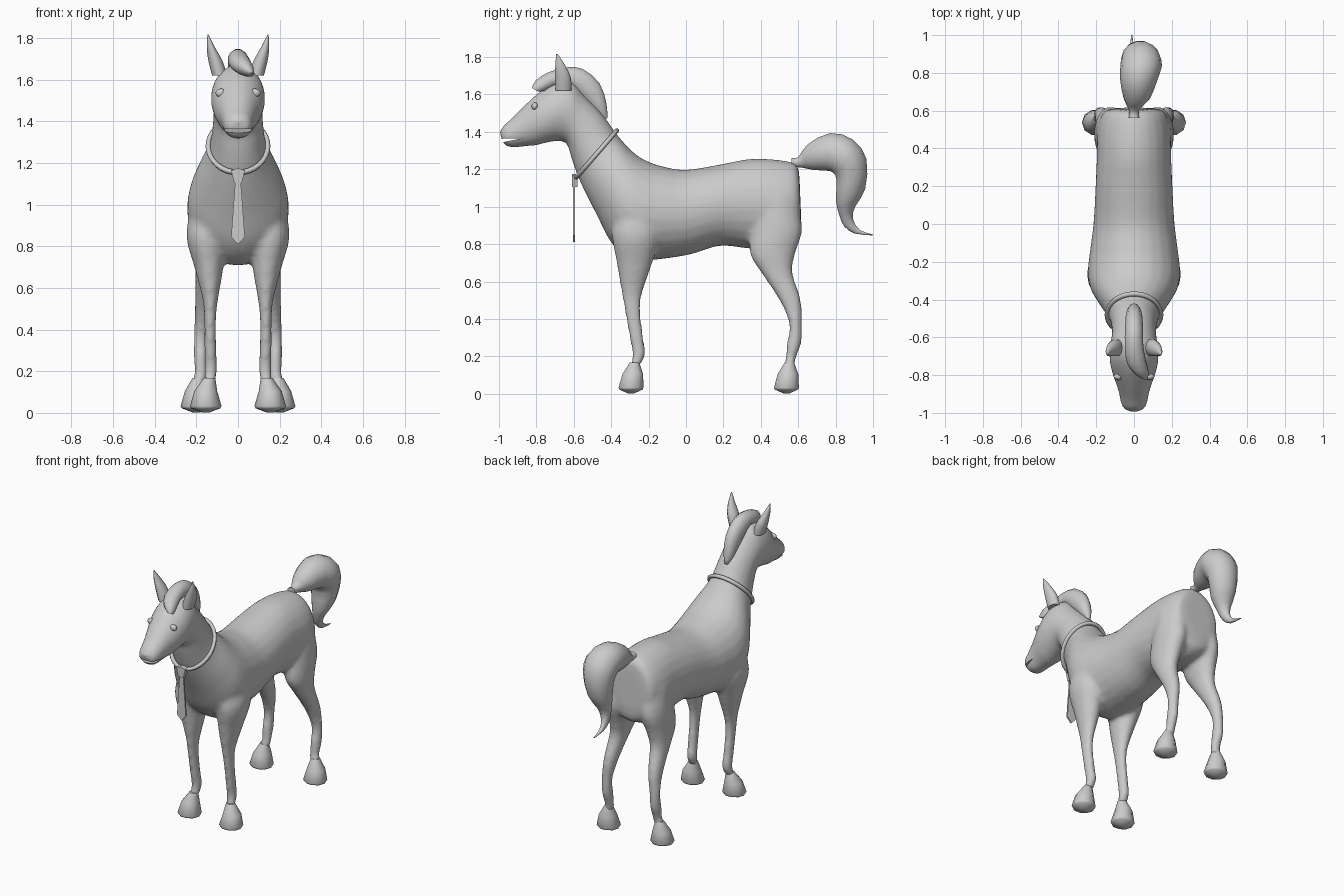
import bpy, bmesh, math
from mathutils import Vector

if "Cube" in bpy.data.objects:
    bpy.data.objects.remove(bpy.data.objects["Cube"])


def loft(bm, rings, sides=20, steps=4):
    """Skin ellipses given as (top y, top z, bottom y, bottom z, half width, x offset)."""
    rings = [tuple(r) + (0,) * (6 - len(r)) for r in rings]
    fine = []
    for i in range(len(rings) - 1):
        p = [rings[max(i - 1, 0)], rings[i], rings[i + 1], rings[min(i + 2, len(rings) - 1)]]
        for k in range(steps):
            t = k / steps
            fine.append([b + .5 * t * (c - a + t * (2 * a - 5 * b + 4 * c - d + t * (3 * (b - c) + d - a)))
                         for a, b, c, d in zip(*p)] if k else rings[i])
    fine.append(rings[-1])
    loops = []
    for ty, tz, by, bz, w, x in fine:
        loop = []
        for k in range(sides):
            a = 2 * math.pi * (k + .5) / sides
            c, s = math.cos(a), math.sin(a)
            loop.append(bm.verts.new((x + w * s, (ty + by) / 2 + c * (ty - by) / 2,
                                      (tz + bz) / 2 + c * (tz - bz) / 2)))
        loops.append(loop)
    for l0, l1 in zip(loops, loops[1:]):
        for k in range(sides):
            n = (k + 1) % sides
            bm.faces.new((l0[k], l0[n], l1[n], l1[k]))
    bm.faces.new(loops[0])
    bm.faces.new(loops[-1])


def level(rings, side):
    """Turn horizontal rings (x, y, z, rx, ry) into loft rings on one side."""
    return [(y + ry, z, y - ry, z, rx, x * side) for x, y, z, rx, ry in rings]


def finish(bm, name, angle=40):
    bmesh.ops.recalc_face_normals(bm, faces=bm.faces)
    me = bpy.data.meshes.new(name)
    bm.to_mesh(me)
    bm.free()
    ob = bpy.data.objects.new(name, me)
    bpy.context.collection.objects.link(ob)
    shade(ob, angle)
    return ob


def shade(ob, angle):
    bpy.ops.object.select_all(action='DESELECT')
    ob.select_set(True)
    bpy.context.view_layer.objects.active = ob
    bpy.ops.object.shade_smooth_by_angle(angle=math.radians(angle))


def prism(name, pts, axis, lo, hi):
    """Extrude a 2D outline along x (axis 0) or y (axis 1)."""
    bm = bmesh.new()
    make = (lambda p, d: (d, p[0], p[1])) if axis == 0 else (lambda p, d: (p[0], d, p[1]))
    a = [bm.verts.new(make(p, lo)) for p in pts]
    b = [bm.verts.new(make(p, hi)) for p in pts]
    bm.faces.new(a)
    bm.faces.new(b)
    for i in range(len(pts)):
        j = (i + 1) % len(pts)
        bm.faces.new((a[i], a[j], b[j], b[i]))
    return finish(bm, name, 20)


# Torso, neck and head
trunk = [(.607, 1.15, .617, .90, .09), (.59, 1.225, .60, .81, .16), (.50, 1.25, .50, .77, .193),
         (.35, 1.257, .34, .775, .198), (.20, 1.23, .18, .79, .205), (0, 1.198, .02, .743, .215),
         (-.13, 1.218, -.17, .715, .235), (-.20, 1.242, -.29, .715, .245),
         (-.26, 1.275, -.395, .80, .235), (-.32, 1.33, -.475, .95, .195),
         (-.378, 1.40, -.565, 1.13, .14), (-.45, 1.50, -.61, 1.25, .122),
         (-.54, 1.595, -.632, 1.325, .118), (-.61, 1.67, -.66, 1.35, .126),
         (-.70, 1.665, -.73, 1.345, .13), (-.78, 1.617, -.80, 1.328, .115),
         (-.86, 1.545, -.86, 1.322, .09), (-.93, 1.475, -.91, 1.316, .075),
         (-.975, 1.435, -.955, 1.32, .065), (-.997, 1.40, -.98, 1.345, .04)]
front_leg = [(.13, -.25, 1.04, .08, .10), (.155, -.265, .86, .094, .13), (.14, -.275, .70, .07, .096),
             (.133, -.288, .55, .038, .058), (.134, -.286, .45, .029, .043),
             (.133, -.265, .30, .030, .037), (.13, -.252, .21, .032, .034), (.137, -.275, .145, .03, .025)]
hind_leg = [(.11, .48, 1.05, .085, .11), (.125, .485, .88, .085, .137), (.138, .463, .75, .072, .122),
            (.15, .485, .65, .055, .085), (.165, .557, .50, .043, .058), (.178, .586, .37, .034, .034),
            (.18, .577, .267, .032, .040), (.18, .56, .19, .031, .028), (.19, .552, .14, .034, .034)]
ear = [(.088, -.655, 1.62, .036, .045), (.108, -.658, 1.69, .034, .044),
       (.13, -.672, 1.755, .020, .028), (.144, -.69, 1.817, .003, .004)]
bm = bmesh.new()
loft(bm, trunk, 24)
for s in (1, -1):
    loft(bm, level(front_leg, s))
    loft(bm, level(hind_leg, s))
body = finish(bm, "body")

# Blend trunk and legs into one skin, then cut the mouth
mouth = prism("mouth_cutter", [(-.875, 1.366), (-1.03, 1.362), (-1.03, 1.335)], 0, -.2, .2)
mouth.hide_render = True
mouth.hide_viewport = True
rm = body.modifiers.new("blend", 'REMESH')
rm.mode = 'VOXEL'
rm.voxel_size = .014
sm = body.modifiers.new("relax", 'SMOOTH')
sm.factor = .5
sm.iterations = 8
cut = body.modifiers.new("mouth", 'BOOLEAN')
cut.operation = 'DIFFERENCE'
cut.object = mouth
shade(body, 40)
for name in ("blend", "relax", "mouth"):
    bpy.ops.object.modifier_apply(modifier=name)
shade(body, 40)
bpy.data.objects.remove(mouth)

# Hooves, ears and eyes
for s, side in ((1, "left"), (-1, "right")):
    for part, x0, x, y0, y in (("front", .137, .155, -.275, -.294), ("hind", .19, .2, .553, .537)):
        bm = bmesh.new()
        loft(bm, level([(x0, y0, .168, .028, .026), (x, (y0 + y) / 2, .105, .055, .058),
                        (x, y, .032, .076, .07), (x, y, .022, .07, .065), (x, y, .001, .015, .015)], s), 10, 1)
        finish(bm, f"{part}_hoof_{side}", 50)
    bm = bmesh.new()
    loft(bm, level(ear, s), 10, 3)
    finish(bm, "ear_" + side, 60)
    bpy.ops.mesh.primitive_uv_sphere_add(segments=12, ring_count=8, radius=1,
                                         location=(.082 * s, -.808, 1.537))
    eye = bpy.context.object
    eye.name = "eye_" + side
    eye.scale = (.026, .018, .021)
    shade(eye, 60)

# Mane with forelock
bm = bmesh.new()
loft(bm, [(-.825, 1.635, -.79, 1.615, .015, .06), (-.805, 1.675, -.75, 1.62, .042, .035),
          (-.74, 1.718, -.70, 1.64, .053, .01), (-.64, 1.747, -.63, 1.65, .05),
          (-.55, 1.738, -.58, 1.60, .05), (-.46, 1.66, -.53, 1.55, .045),
          (-.424, 1.55, -.48, 1.50, .033), (-.42, 1.475, -.435, 1.465, .01)], 12, 2)
finish(bm, "mane", 60)

# Tail
bm = bmesh.new()
loft(bm, [(.565, 1.262, .565, 1.21, .028), (.60, 1.265, .61, 1.21, .028),
          (.65, 1.335, .68, 1.195, .07, .015), (.77, 1.396, .75, 1.19, .098, .025),
          (.893, 1.362, .785, 1.18, .11, .038), (.967, 1.257, .803, 1.14, .10, .035),
          (.96, 1.096, .80, 1.03, .075, .025), (.905, 1.0, .82, .95, .042, .005),
          (.893, .936, .845, .895, .026, -.005), (.93, .875, .90, .857, .012, -.01),
          (1.0, .852, .998, .846, .004, -.012)], 14, 2)
finish(bm, "tail", 60)

# Collar around the neck
top, low = Vector((0, -.37, 1.407)), Vector((0, -.588, 1.155))
cu = bpy.data.curves.new("collar", 'CURVE')
cu.dimensions = '3D'
cu.bevel_depth = .013
cu.bevel_resolution = 1
sp = cu.splines.new('POLY')
sp.points.add(31)
sp.use_cyclic_u = True
for k in range(32):
    a = 2 * math.pi * k / 32
    p = (top + low) / 2 + (top - low) / 2 * math.cos(a)
    sp.points[k].co = (.143 * math.sin(a), p.y, p.z, 1)
collar = bpy.data.objects.new("collar", cu)
bpy.context.collection.objects.link(collar)

# Necktie: knot and hanging blade
prism("tie_knot", [(-.033, 1.165), (0, 1.175), (.033, 1.165), (.018, 1.105), (-.018, 1.105)], 1, -.61, -.58)
prism("tie_blade", [(-.013, 1.12), (.013, 1.12), (.033, .845), (0, .81), (-.033, .845)], 1, -.603, -.593)
